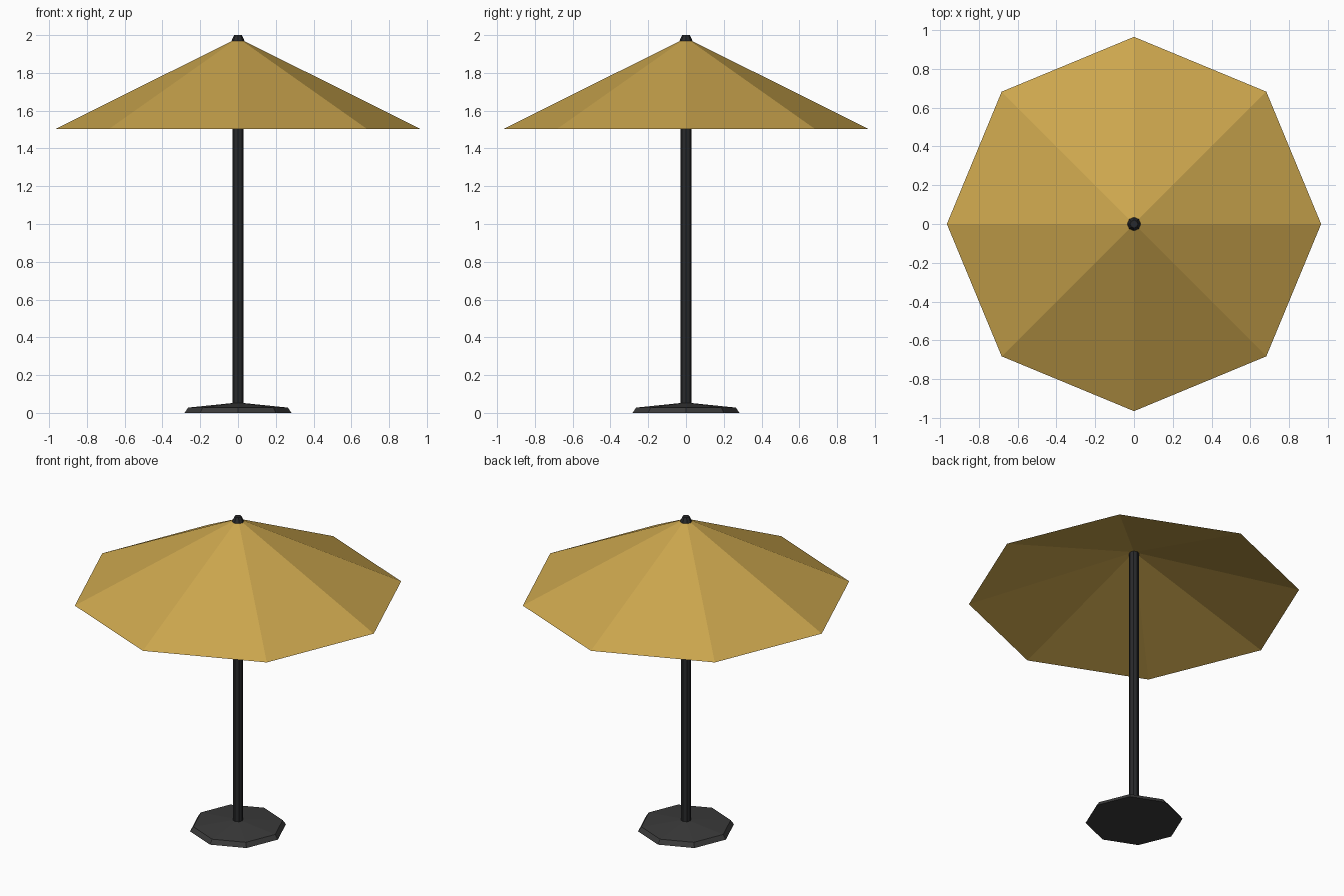
import bpy, bmesh, math

if "Cube" in bpy.data.objects:
    bpy.data.objects.remove(bpy.data.objects["Cube"])


def material(name, rgb):
    m = bpy.data.materials.new(name)
    m.diffuse_color = (*rgb, 1.0)
    m.use_nodes = True
    m.node_tree.nodes["Principled BSDF"].inputs["Base Color"].default_value = m.diffuse_color
    return m


gold = material("gold fabric", (0.60, 0.38, 0.075))
black = material("black metal", (0.022, 0.023, 0.025))
grey = material("dark grey base", (0.043, 0.043, 0.043))


def lathe(name, profile, sides, mat):
    """Revolve (radius, z) points with flat faces; radius 0 makes a tip."""
    bm = bmesh.new()
    rings = []
    for r, z in profile:
        if r == 0:
            rings.append([bm.verts.new((0, 0, z))] * sides)
        else:
            rings.append([bm.verts.new((r * math.cos(math.tau * i / sides),
                                        r * math.sin(math.tau * i / sides), z))
                          for i in range(sides)])
    for a, b in zip(rings, rings[1:]):
        for i in range(sides):
            j = (i + 1) % sides
            bm.faces.new(list(dict.fromkeys((a[i], a[j], b[j], b[i]))))
    me = bpy.data.meshes.new(name)
    bm.to_mesh(me)
    bm.free()
    me.materials.append(mat)
    ob = bpy.data.objects.new(name, me)
    bpy.context.collection.objects.link(ob)
    return ob


# weighted foot with chamfered rim and gently sloping top
lathe("base", [(0, 0), (0.283, 0), (0.264, 0.028), (0.03, 0.052)], 8, grey)
# upright pole
lathe("pole", [(0.029, 0.04), (0.029, 1.965), (0, 1.965)], 8, black)
# eight-panel canopy, closed below by a shallower lining
lathe("canopy", [(0, 1.805), (0.964, 1.504), (0, 1.985)], 8, gold)
# cap on the tip
lathe("finial", [(0, 1.965), (0.036, 1.965), (0.032, 1.975),
                 (0.02, 2.0), (0, 2.0)], 8, black)
